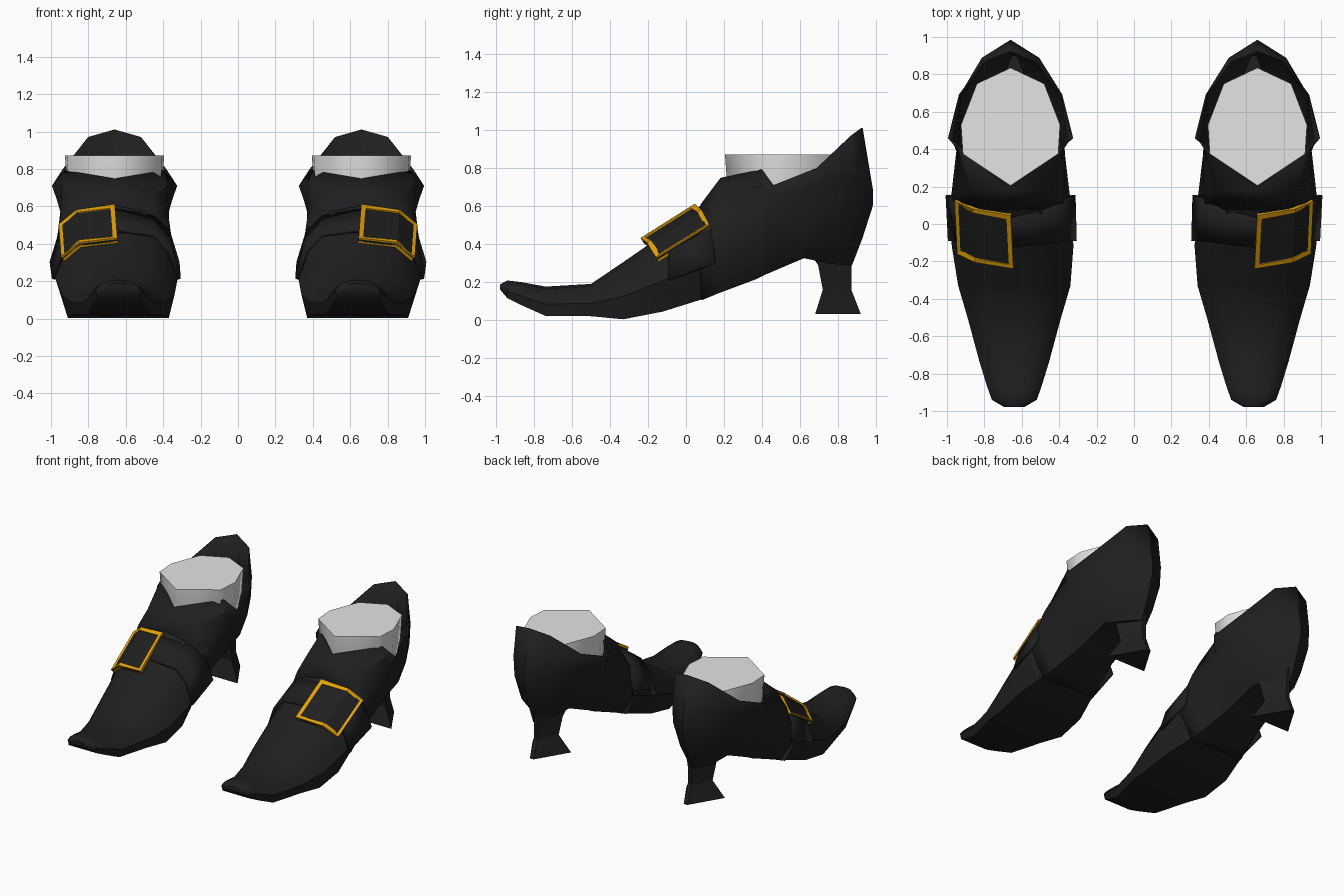
import bpy, bmesh, math
from mathutils import Vector

if "Cube" in bpy.data.objects:
    bpy.data.objects.remove(bpy.data.objects["Cube"])

CX = 0.66  # centre line of one shoe; the other is mirrored


def material(name, rgb):
    m = bpy.data.materials.new(name)
    m.diffuse_color = (*rgb, 1)
    m.use_nodes = True
    m.node_tree.nodes["Principled BSDF"].inputs["Base Color"].default_value = m.diffuse_color
    return m


BLACK = material("black leather", (0.014, 0.014, 0.014))
GREY = material("pale grey stocking", (0.78, 0.78, 0.78))
GOLD = material("gold buckle metal", (0.76, 0.36, 0.003))


def finish(ob, mat, smooth, thick):
    bpy.ops.object.select_all(action='DESELECT')
    ob.select_set(True)
    bpy.context.view_layer.objects.active = ob
    ob.data.materials.append(mat)
    if smooth:
        bpy.ops.object.shade_smooth_by_angle(angle=math.radians(smooth))
    if thick:
        mod = ob.modifiers.new("thickness", 'SOLIDIFY')
        mod.thickness, mod.offset = thick, 0
    mod = ob.modifiers.new("other shoe", 'MIRROR')
    mod.use_mirror_merge = False


def toe_in(y):
    """Front of the shoe leans slightly inward."""
    return -0.02 * min(1, max(0, (0.1 - y) / 0.4))


def loft(name, rows, mat, closed=False, caps=False, smooth=0, thick=0, dx=None):
    bm = bmesh.new()
    vs = [[bm.verts.new((CX + x + (toe_in(y) if dx is None else dx), y, z))
           for x, y, z in r] for r in rows]
    n = len(rows[0])
    for a, b in zip(vs, vs[1:]):
        for i in range(n if closed else n - 1):
            j = (i + 1) % n
            bm.faces.new((a[i], a[j], b[j], b[i]))
    if caps:
        bm.faces.new(vs[0])
        bm.faces.new(vs[-1])
    bmesh.ops.remove_doubles(bm, verts=bm.verts, dist=1e-4)
    bmesh.ops.recalc_face_normals(bm, faces=bm.faces)
    me = bpy.data.meshes.new(name)
    bm.to_mesh(me)
    bm.free()
    ob = bpy.data.objects.new(name, me)
    bpy.context.collection.objects.link(ob)
    finish(ob, mat, smooth, thick)


def flip(points):
    return [(-x, y, z) for x, y, z in reversed(points)]


def half_section(y, zb, wb, wm, zt):
    """Right half of a vamp section, from sole edge to top centre."""
    h = zt - zb
    return [(wb, y, zb), (wm, y, zb + 0.4 * h), (0.83 * wm, y, zb + 0.7 * h),
            (0.5 * wm, y, zb + 0.93 * h), (0, y, zt)]


# Vamp and toe: y, sole height, sole half width, side half width, top height
vamp = [(-0.978, 0.16, 0.04, 0.055, 0.188), (-0.94, 0.115, 0.11, 0.12, 0.208),
        (-0.87, 0.08, 0.13, 0.145, 0.2), (-0.74, 0.022, 0.17, 0.185, 0.176),
        (-0.5, 0.02, 0.235, 0.25, 0.19), (-0.33, 0.004, 0.27, 0.3, 0.305),
        (-0.12, 0.045, 0.27, 0.325, 0.45), (0.08, 0.108, 0.22, 0.325, 0.605)]
halves = [half_section(*v) for v in vamp]
loft("vamp", [h + flip(h[:-1]) for h in halves], BLACK, closed=True, caps=True, smooth=40)

# Heel quarter: continues the vamp, half sections from sole edge to collar edge
quarter = [
    halves[-1],
    [(.19, .17, .145), (.31, .17, .36), (.285, .175, .54), (.215, .18, .67), (0, .185, .745)],
    [(.15, .37, .22), (.285, .38, .42), (.285, .39, .57), (.278, .4, .7), (.262, .4, .79)],
    [(.14, .42, .245), (.275, .43, .42), (.282, .43, .56), (.305, .44, .64), (.33, .46, .71)],
    [(.12, .62, .33), (.215, .65, .42), (.262, .67, .57), (.272, .68, .7), (.272, .69, .8)],
    [(.08, .76, .3), (.115, .84, .42), (.145, .88, .6), (.15, .885, .75), (.138, .87, .97)],
    [(0, .87, .29), (0, .925, .435), (0, .978, .6), (0, .98, .68), (0, .925, 1.01)]]
loft("heel_quarter", [flip(h) + h for h in quarter], BLACK, smooth=40, thick=0.01)

# Heel: triangular sections with a flared foot (height, front y, back y, half width)
heel = [(.43, .6, .9, .13), (.29, .695, .87, .1), (.16, .72, .87, .085), (.032, .68, .92, .16)]
loft("heel", [[(-w, yf, z), (w, yf, z), (0.015, yb, z), (-0.015, yb, z)]
              for z, yf, yb, w in heel], BLACK, closed=True, caps=True, dx=-0.02)

# Stocking: eight-sided ankle cut flat on top
ankle = [(0, .205), (.255, .375), (.265, .53), (.18, .75), (0, .835),
         (-.18, .75), (-.265, .53), (-.255, .375)]
loft("stocking", [[(x * s, .52 + (y - .52) * s, z) for x, y in ankle]
                  for z, s in ((.5, .8), (.7, .96), (.872, 1))],
     GREY, closed=True, caps=True, smooth=75)

# Strap across the instep
front = [(0, -.12, .47), (.2, -.1, .445), (.285, -.09, .36), (.335, -.09, .21)]
rear = [(0, .03, .58), (.2, .09, .545), (.285, .135, .475), (.338, .155, .3)]
loft("strap", [flip(r[1:]) + r for r in (front, rear)], BLACK, smooth=30, thick=0.02)

# Buckle: box-section frame bent over the outer half of the strap
top = [Vector(p) for p in ((0, .055, .597), (.2, .09, .568), (.29, .13, .492))]
low = [Vector(p) for p in ((0, -.23, .417), (.2, -.197, .393), (.29, -.152, .318))]
loft("strap_end", [top, low], BLACK, thick=0.016)
u, v = Vector((1, 0, -.3)), (low[0] - top[0]).normalized()
normals = [Vector((.1, -.52, .84)), Vector((.3, -.5, .8)), Vector((.5, -.45, .73))]
frame = []
for p, n, su, sv in zip(top + low[::-1], normals + normals[::-1],
                        (1, 0, -1, -1, 0, 1), (1, 1, 1, -1, -1, -1)):
    inner = p + 0.026 * (su * u + sv * v)
    frame.append([p - 0.017 * n, p + 0.018 * n, inner + 0.018 * n, inner - 0.017 * n])
loft("buckle", frame + frame[:1], GOLD, closed=True)
